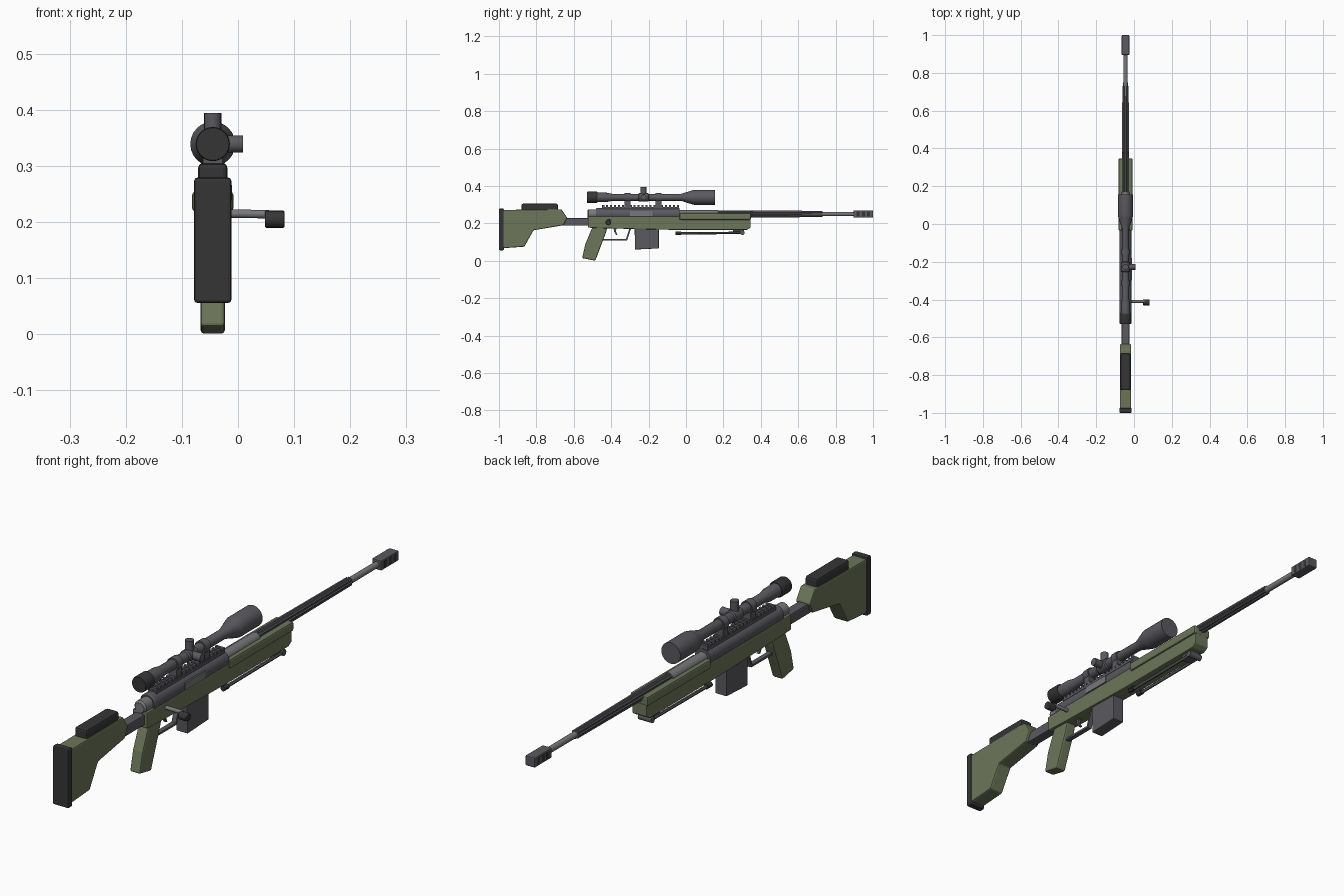
import bpy, bmesh, math
from mathutils import Vector

cube = bpy.data.objects.get("Cube")
if cube:
    bpy.data.objects.remove(cube, do_unlink=True)

CX = -0.045          # centre plane of the rifle
SCOPE_Z = 0.339
BORE_Z = 0.25


def material(name, rgb):
    m = bpy.data.materials.new(name)
    m.use_nodes = True
    colour = (*rgb, 1)
    m.diffuse_color = colour
    m.node_tree.nodes["Principled BSDF"].inputs["Base Color"].default_value = colour
    return m


green = material("olive green", (0.15, 0.18, 0.10))
black = material("rubber black", (0.036, 0.036, 0.036))
grey = material("gunmetal", (0.10, 0.10, 0.115))
steel = material("bare steel", (0.19, 0.19, 0.20))


def finish(name, bm, mats, bevel=0.0, smooth=False):
    bmesh.ops.recalc_face_normals(bm, faces=bm.faces)
    mesh = bpy.data.meshes.new(name)
    bm.to_mesh(mesh)
    bm.free()
    ob = bpy.data.objects.new(name, mesh)
    bpy.context.collection.objects.link(ob)
    for m in mats if isinstance(mats, list) else [mats]:
        mesh.materials.append(m)
    if bevel:
        mod = ob.modifiers.new("edge bevel", "BEVEL")
        mod.width, mod.segments, mod.limit_method = bevel, 2, "ANGLE"
    if smooth:
        bpy.ops.object.select_all(action="DESELECT")
        ob.select_set(True)
        bpy.context.view_layer.objects.active = ob
        bpy.ops.object.shade_smooth_by_angle()
    return ob


def add_box(bm, x, y, z):
    """Add a box from (low, high) ranges; x is relative to the centre plane."""
    verts = bmesh.ops.create_cube(bm, size=1)["verts"]
    for v in verts:
        v.co = [(a + b) / 2 + c * (b - a) for c, (a, b) in zip(v.co, (x, y, z))]
        v.co.x += CX


def box(name, x, y, z, mat, bevel=0.0):
    bm = bmesh.new()
    add_box(bm, x, y, z)
    return finish(name, bm, mat, bevel)


def slab(name, profile, half, mat, bevel=0.0):
    """Extrude a side outline of (y, z) points across the width."""
    bm = bmesh.new()
    face = bm.faces.new([bm.verts.new((CX - half, y, z)) for y, z in profile])
    ext = bmesh.ops.extrude_face_region(bm, geom=[face])
    moved = [g for g in ext["geom"] if isinstance(g, bmesh.types.BMVert)]
    bmesh.ops.translate(bm, verts=moved, vec=(half * 2, 0, 0))
    return finish(name, bm, mat, bevel)


def lathe(name, profile, z, mat, sides=24):
    """Turn (y, radius) points around a lengthwise axis."""
    bm = bmesh.new()
    rings = []
    for y, r in profile:
        angles = [math.tau * i / sides for i in range(sides)]
        rings.append([bm.verts.new((CX + r * math.cos(a), y, z + r * math.sin(a))) for a in angles])
    for a, b in zip(rings, rings[1:]):
        for i in range(sides):
            j = (i + 1) % sides
            bm.faces.new((a[i], a[j], b[j], b[i]))
    bm.faces.new(rings[0])
    bm.faces.new(rings[-1])
    return finish(name, bm, mat, smooth=True)


def rod(name, start, end, r, mat, sides=16, bevel=0.0):
    p, q = Vector(start), Vector(end)
    bm = bmesh.new()
    bmesh.ops.create_cone(bm, cap_ends=True, segments=sides, radius1=r, radius2=r, depth=(q - p).length)
    turn = (q - p).to_track_quat("Z", "Y")
    for v in bm.verts:
        v.co = turn @ v.co + (p + q) / 2 + Vector((CX, 0, 0))
    return finish(name, bm, mat, bevel, smooth=True)


# Shoulder stock
slab("stock", [(-0.98, 0.272), (-0.665, 0.275), (-0.635, 0.23), (-0.655, 0.19),
               (-0.815, 0.163), (-0.865, 0.075), (-0.98, 0.067)], 0.03, green, 0.005)
box("butt_pad", (-0.033, 0.033), (-1.0, -0.974), (0.056, 0.279), black, 0.005)
box("cheek_rest", (-0.026, 0.026), (-0.88, -0.685), (0.265, 0.305), black, 0.008)
box("stock_connector", (-0.02, 0.02), (-0.66, -0.5), (0.188, 0.228), grey, 0.004)

# Chassis, fore-end and grip
slab("chassis", [(-0.525, 0.237), (0.345, 0.237), (0.345, 0.178), (0.325, 0.165),
                 (-0.06, 0.165), (-0.42, 0.173), (-0.525, 0.177)], 0.031, green, 0.004)
box("fore_end", (-0.037, 0.037), (-0.035, 0.347), (0.219, 0.254), green, 0.006)
slab("pistol_grip", [(-0.5, 0.18), (-0.42, 0.18), (-0.43, 0.145), (-0.485, 0.0),
                     (-0.555, 0.014), (-0.538, 0.09)], 0.0215, green, 0.006)

# Receiver with bolt and ejection port
lathe("receiver", [(-0.48, 0.03), (-0.475, 0.033), (-0.035, 0.033)], BORE_Z, grey)
lathe("bolt_shroud", [(-0.527, 0.019), (-0.52, 0.025), (-0.47, 0.025)], BORE_Z, steel)
box("ejection_port", (0.02, 0.034), (-0.3, -0.18), (0.238, 0.266), steel)
rod("bolt_handle", (0.02, -0.41, 0.215), (0.1, -0.41, 0.214), 0.0075, steel)
rod("bolt_knob", (0.093, -0.415, 0.205), (0.128, -0.415, 0.205), 0.0155, black, bevel=0.003)

# Toothed scope rail
bm = bmesh.new()
add_box(bm, (-0.018, 0.018), (-0.45, -0.038), (0.272, 0.288))
for i in range(20):
    y = -0.448 + i * 0.021
    add_box(bm, (-0.018, 0.018), (y, y + 0.011), (0.287, 0.297))
finish("scope_rail", bm, grey)

# Barrel with a fluted middle section
lathe("barrel_base", [(-0.05, 0.022), (0.17, 0.021)], BORE_Z, steel)
lathe("barrel_muzzle", [(0.17, 0.0135), (0.9, 0.0115)], BORE_Z, steel)
bm = bmesh.new()
FLUTES = 8
ends = []
for y, scale in ((0.165, 1.0), (0.73, 0.84)):
    ring = []
    for i in range(FLUTES * 4):
        a = math.tau * (i - 0.5) / (FLUTES * 4)
        r = scale * (0.02 if i % 4 < 2 else 0.016)
        ring.append(bm.verts.new((CX + r * math.cos(a), y, BORE_Z + r * math.sin(a))))
    bm.faces.new(ring)
    ends.append(ring)
for i in range(FLUTES * 4):
    j = (i + 1) % (FLUTES * 4)
    f = bm.faces.new((ends[0][i], ends[0][j], ends[1][j], ends[1][i]))
    f.material_index = 0 if i % 4 == 0 else 1
finish("fluted_barrel", bm, [steel, grey])

# Muzzle brake with side vents
box("muzzle_brake", (-0.02, 0.02), (0.895, 1.0), (0.231, 0.269), grey, 0.004)
bm = bmesh.new()
for i in range(3):
    for side in (-1, 1):
        y = 0.912 + i * 0.028
        x = sorted((side * 0.018, side * 0.0206))
        add_box(bm, x, (y, y + 0.016), (0.237, 0.263))
finish("brake_vents", bm, black)

# Telescopic sight
lathe("scope_body", [(-0.48, 0.025), (-0.425, 0.025), (-0.395, 0.019), (-0.025, 0.019),
                     (0.035, 0.038), (0.045, 0.04), (0.155, 0.04)], SCOPE_Z, grey)
lathe("scope_eyepiece", [(-0.53, 0.029), (-0.526, 0.0305), (-0.478, 0.0305), (-0.474, 0.028)],
      SCOPE_Z, black)
for place, y in (("rear", -0.313), ("front", -0.147)):
    lathe(place + "_scope_ring", [(y - 0.015, 0.024), (y + 0.015, 0.024)], SCOPE_Z, grey)
    box(place + "_ring_foot", (-0.017, 0.017), (y - 0.015, y + 0.015), (0.288, 0.325), grey)
lathe("turret_collar", [(-0.255, 0.019), (-0.25, 0.023), (-0.204, 0.023), (-0.199, 0.019)],
      SCOPE_Z, grey)
rod("elevation_turret", (0, -0.227, SCOPE_Z), (0, -0.227, 0.394), 0.0155, grey)
rod("windage_turret", (0, -0.227, SCOPE_Z), (0.054, -0.227, SCOPE_Z), 0.0155, grey)

# Magazine, trigger and guard
slab("magazine", [(-0.275, 0.175), (-0.145, 0.175), (-0.145, 0.066), (-0.272, 0.06)],
     0.024, grey, 0.003)
slab("trigger_guard", [(-0.445, 0.116), (-0.321, 0.116), (-0.303, 0.17), (-0.294, 0.17),
                       (-0.315, 0.108), (-0.445, 0.108)], 0.009, grey)
slab("trigger", [(-0.388, 0.175), (-0.372, 0.175), (-0.374, 0.155), (-0.366, 0.138),
                 (-0.374, 0.138), (-0.384, 0.155)], 0.005, grey)

# Folded bipod
box("bipod_mount", (-0.02, 0.02), (0.25, 0.31), (0.145, 0.17), grey, 0.003)
rod("bipod_pivot", (-0.028, 0.302, 0.15), (0.028, 0.302, 0.15), 0.012, grey)
for side, x in (("left", 0.02), ("right", -0.02)):
    rod(side + "_bipod_leg", (x, -0.04, 0.147), (x, 0.3, 0.149), 0.0065, grey, 12)
    rod(side + "_bipod_foot", (x, -0.055, 0.147), (x, -0.028, 0.147), 0.0095, black, 12)
